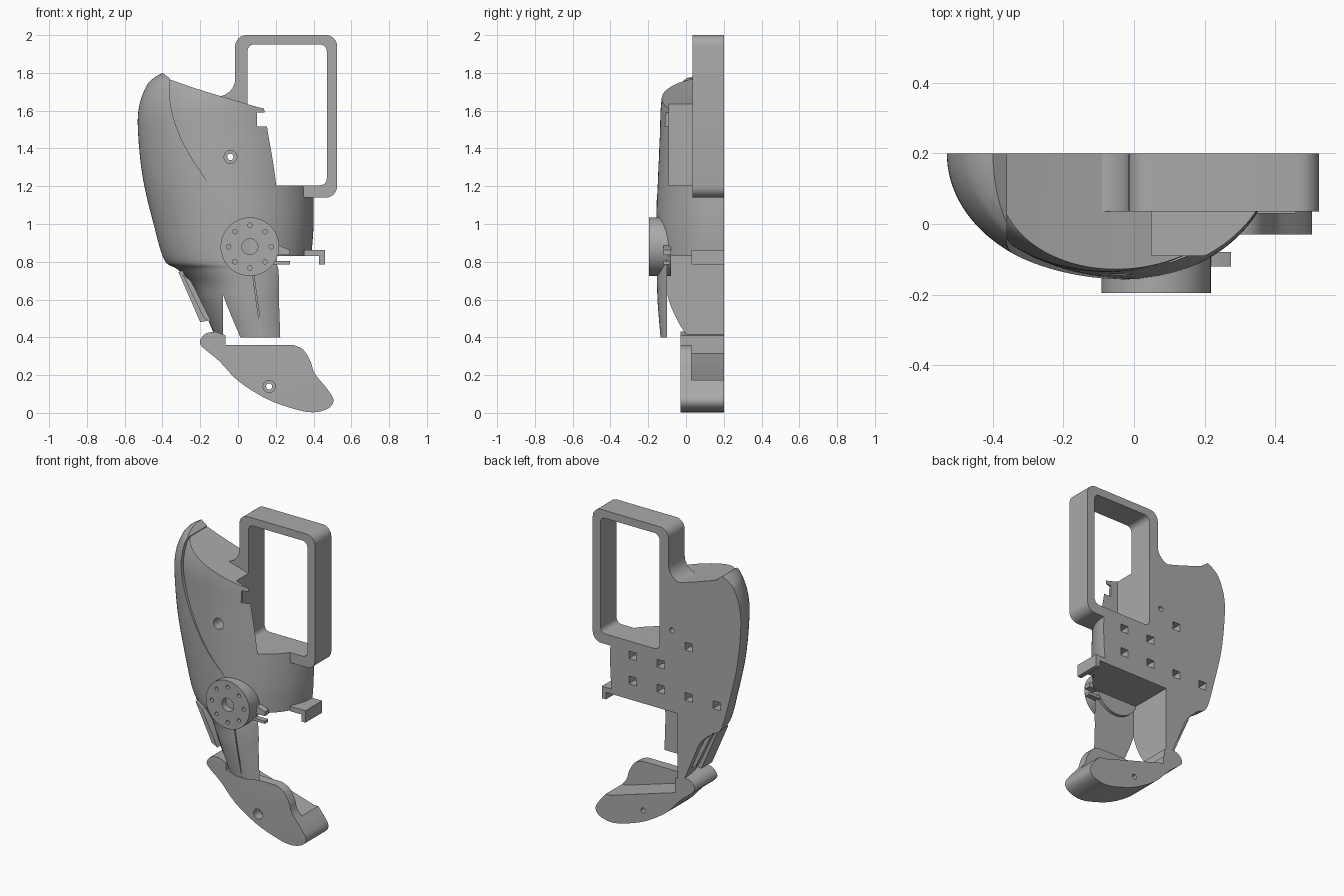
import bpy, bmesh
from math import sin, cos, pi, radians

old = bpy.data.objects.get("Cube")
if old:
    bpy.data.objects.remove(old, do_unlink=True)

GREY = (0.4, 0.4, 0.4, 1)
mat = bpy.data.materials.new("plain_grey")
mat.use_nodes = True
mat.diffuse_color = GREY
mat.node_tree.nodes["Principled BSDF"].inputs["Base Color"].default_value = GREY
BACK = 0.2


def finish(name, bm):
    bmesh.ops.recalc_face_normals(bm, faces=bm.faces)
    me = bpy.data.meshes.new(name)
    bm.to_mesh(me)
    bm.free()
    ob = bpy.data.objects.new(name, me)
    bpy.context.collection.objects.link(ob)
    me.materials.append(mat)
    return ob


def prism(name, pts, y0, y1, round_front=None, width=0.04):
    """Extrude an (x, z) outline along y; round_front picks front edges to round."""
    bm = bmesh.new()
    rings = [[bm.verts.new((x, y, z)) for x, z in pts] for y in (y0, y1)]
    n = len(pts)
    bm.faces.new(rings[0])
    bm.faces.new(rings[1][::-1])
    for i in range(n):
        j = (i + 1) % n
        bm.faces.new((rings[0][i], rings[0][j], rings[1][j], rings[1][i]))
    if round_front:
        edges = [e for e in bm.edges if all(v in rings[0] for v in e.verts)
                 and round_front(e)]
        bmesh.ops.bevel(bm, geom=edges, offset=width, segments=6, profile=0.5,
                        affect='EDGES', clamp_overlap=True)
    return finish(name, bm)


def box(name, x0, x1, y0, y1, z0, z1):
    return prism(name, [(x0, z0), (x1, z0), (x1, z1), (x0, z1)], y0, y1)


def disc(name, x, z, r, y0, y1, n=48):
    return prism(name, [(x + r * cos(2 * pi * i / n), z + r * sin(2 * pi * i / n))
                        for i in range(n)], y0, y1)


def round_rect(x0, x1, z0, z1, r, n=8):
    pts = []
    for k, (cx, cz) in enumerate([(x1 - r, z1 - r), (x0 + r, z1 - r),
                                  (x0 + r, z0 + r), (x1 - r, z0 + r)]):
        for i in range(n + 1):
            a = (k + i / n) * pi / 2
            pts.append((cx + r * cos(a), cz + r * sin(a)))
    return pts


def spline(pts, steps=6):
    """Smooth open curve through points of any dimension."""
    out = []
    for i in range(len(pts) - 1):
        p0, p1 = pts[max(i - 1, 0)], pts[i]
        p2, p3 = pts[i + 1], pts[min(i + 2, len(pts) - 1)]
        for s in range(steps):
            t = s / steps
            out.append(tuple(b + t / 2 * (c - a + t * (2 * a - 5 * b + 4 * c - d
                             + t * (3 * (b - c) + d - a)))
                             for a, b, c, d in zip(p0, p1, p2, p3)))
    return out + [pts[-1]]


def boolean(ob, tools, op='DIFFERENCE'):
    for tool in tools:
        mod = ob.modifiers.new("cut", 'BOOLEAN')
        mod.operation, mod.object, mod.solver = op, tool, 'EXACT'
    deps = bpy.context.evaluated_depsgraph_get()
    me = bpy.data.meshes.new_from_object(ob.evaluated_get(deps))
    ob.modifiers.clear()
    ob.data = me
    for tool in tools:
        bpy.data.objects.remove(tool, do_unlink=True)


# Grip sections: height, right edge, left edge, front depth
SECTIONS = [(0.4, -0.12, 0.356, -0.135), (0.58, -0.195, 0.35, -0.15),
            (0.68, -0.24, 0.36, -0.153), (0.76, -0.32, 0.375, -0.155),
            (0.81, -0.39, 0.385, -0.155), (1.0, -0.447, 0.4, -0.157),
            (1.25, -0.505, 0.395, -0.155), (1.5, -0.53, 0.37, -0.15),
            (1.63, -0.522, 0.35, -0.145), (1.73, -0.485, 0.34, -0.13),
            (1.77, -0.45, 0.33, -0.11), (1.8, -0.4, 0.32, -0.09)]


def grip(name, inset, n=56):
    bm = bmesh.new()
    rows = []
    for z, xl, xr, yf in spline(SECTIONS):
        e = inset * min(max((z - 0.97) / 0.5, 0), 1)
        xl, yf = xl + e, yf + e * 0.5
        c, a = (xl + xr) / 2, (xr - xl) / 2
        rows.append([bm.verts.new((c + a * cos(pi * i / n),
                                   BACK - (BACK - yf) * sin(pi * i / n), z))
                     for i in range(n + 1)])
    for lo, hi in zip(rows, rows[1:]):
        for i in range(n + 1):
            j = (i + 1) % (n + 1)
            bm.faces.new((lo[i], lo[j], hi[j], hi[i]))
    bm.faces.new(rows[0])
    bm.faces.new(rows[-1][::-1])
    return finish(name, bm)


# Main grip body with sloped top, device bay, lower pocket and notches
body = grip("grip_body", 0.025)
slope = spline([(-0.42, 1.79), (-0.36, 1.765), (-0.2, 1.71), (0, 1.65),
                (0.16, 1.605), (0.6, 1.5)])
cuts = [prism("top_cut", slope + [(0.6, 2.2), (-0.42, 2.2)], -1, 1),
        box("bay_cut", 0.05, 1, -0.09, 1, 1.205, 2.3),
        box("pocket_cut", -0.08, 1, -0.1, 1, 0, 0.83),
        box("notch_cut", 0.1, 0.4, -1, -0.05, 1.515, 1.59),
        disc("screw_sink", -0.04, 1.355, 0.034, -1, -0.06),
        disc("screw_hole", -0.04, 1.355, 0.017, -1, 1),
        prism("slit_cut", [(0.075, 0.75), (0.081, 0.75), (0.128, 0.41), (0.122, 0.41)],
              -1, -0.135)]
# Square sockets in the flat back
for col, x in enumerate((0.24, 0.04, -0.16, -0.36)):
    for row in range(2 if col < 2 else 3):
        z = 0.955 + 0.162 * row
        cuts.append(box("socket_cut", x - 0.027, x + 0.027, 0.14, 1, z - 0.025, z + 0.025))
boolean(body, cuts)

# Raised outer shell along the palm side, bounded by a curved seam
shell = grip("palm_shell", 0)
seam = spline([(-0.36, 1.77), (-0.355, 1.62), (-0.3, 1.45), (-0.2, 1.28),
               (-0.1, 1.15), (0.02, 1.03)])
boolean(shell, [prism("seam_region", seam + [(0, 0.98), (-0.8, 0.98), (-0.8, 2),
                                             (-0.5, 1.88), (-0.4, 1.8)], -1, 1)],
        'INTERSECT')

# Device frame and its fillet into the grip
frame = prism("device_frame", round_rect(-0.015, 0.525, 1.14, 2, 0.06), 0.035, BACK)
boolean(frame, [prism("frame_hole", round_rect(0.05, 0.47, 1.205, 1.95, 0.035), -1, 1)])
fillet = [(-0.11 + 0.095 * sin(a), 1.77 - 0.095 * cos(a))
          for a in [i * pi / 16 for i in range(9)]]
prism("frame_fillet", fillet + [(0.03, 1.77), (0.03, 1.6), (-0.11, 1.64)], 0.035, BACK)

# Round hub with a centre bore and a ring of small holes
HX, HZ = 0.063, 0.88
hub = disc("hub_disc", HX, HZ, 0.155, -0.195, -0.08, 64)
holes = [disc("hub_bore", HX, HZ, 0.042, -1, -0.15)]
for i in range(8):
    a = i * pi / 4
    holes.append(disc("hub_hole", HX + 0.113 * cos(a), HZ + 0.113 * sin(a),
                      0.012, -1, -0.15, 16))
boolean(hub, holes)

# Foot with rounded front edge, flat top and open rear recess
outline = spline([(0.29, 0.36), (0.345, 0.335), (0.385, 0.27), (0.405, 0.21), (0.47, 0.13),
                  (0.505, 0.07), (0.48, 0.025), (0.4, 0.003), (0.3, 0.02), (0.15, 0.075),
                  (0, 0.17), (-0.1, 0.275), (-0.19, 0.35), (-0.2, 0.385),
                  (-0.17, 0.42), (-0.12, 0.43)], 4)
foot = prism("foot", outline + [(-0.065, 0.41), (-0.065, 0.36)], -0.03, BACK,
             lambda e: not all(v.co.z > 0.355 and v.co.x > -0.125 for v in e.verts))
boolean(foot, [prism("recess_cut", [(0.6, 0.175), (0.4, 0.175), (-0.06, 0.315),
                                    (-0.06, 0.6), (0.6, 0.6)], 0.03, 1),
               disc("foot_sink", 0.165, 0.14, 0.032, -1, 0.03),
               disc("foot_hole", 0.165, 0.14, 0.016, -1, 1)])

# Side hook
prism("side_hook", [(0.35, 0.83), (0.43, 0.83), (0.43, 0.785), (0.46, 0.785),
                    (0.46, 0.862), (0.35, 0.862)], 0.03, BACK)

# Front clip bars inside the pocket mouth
prism("clip_upper", [(0, 0.835), (0.275, 0.835), (0.275, 0.862), (0.22, 0.885),
                     (0, 0.885)], -0.12, -0.08)
box("clip_lower", 0, 0.275, -0.12, -0.085, 0.785, 0.803)

# Slanted button on the palm side
prism("side_button", [(-0.315, 0.745), (-0.295, 0.755), (-0.15, 0.49), (-0.2, 0.48)],
      0.02, 0.13)
prism("button_base", [(-0.295, 0.735), (-0.25, 0.7), (-0.14, 0.48), (-0.18, 0.5)],
      -0.01, 0.16)

# Smooth curved surfaces, keep corners sharp
bpy.ops.object.select_all(action='DESELECT')
for ob in bpy.context.scene.objects:
    if ob.type == 'MESH':
        ob.select_set(True)
        bpy.context.view_layer.objects.active = ob
bpy.ops.object.shade_smooth_by_angle(angle=radians(30))
